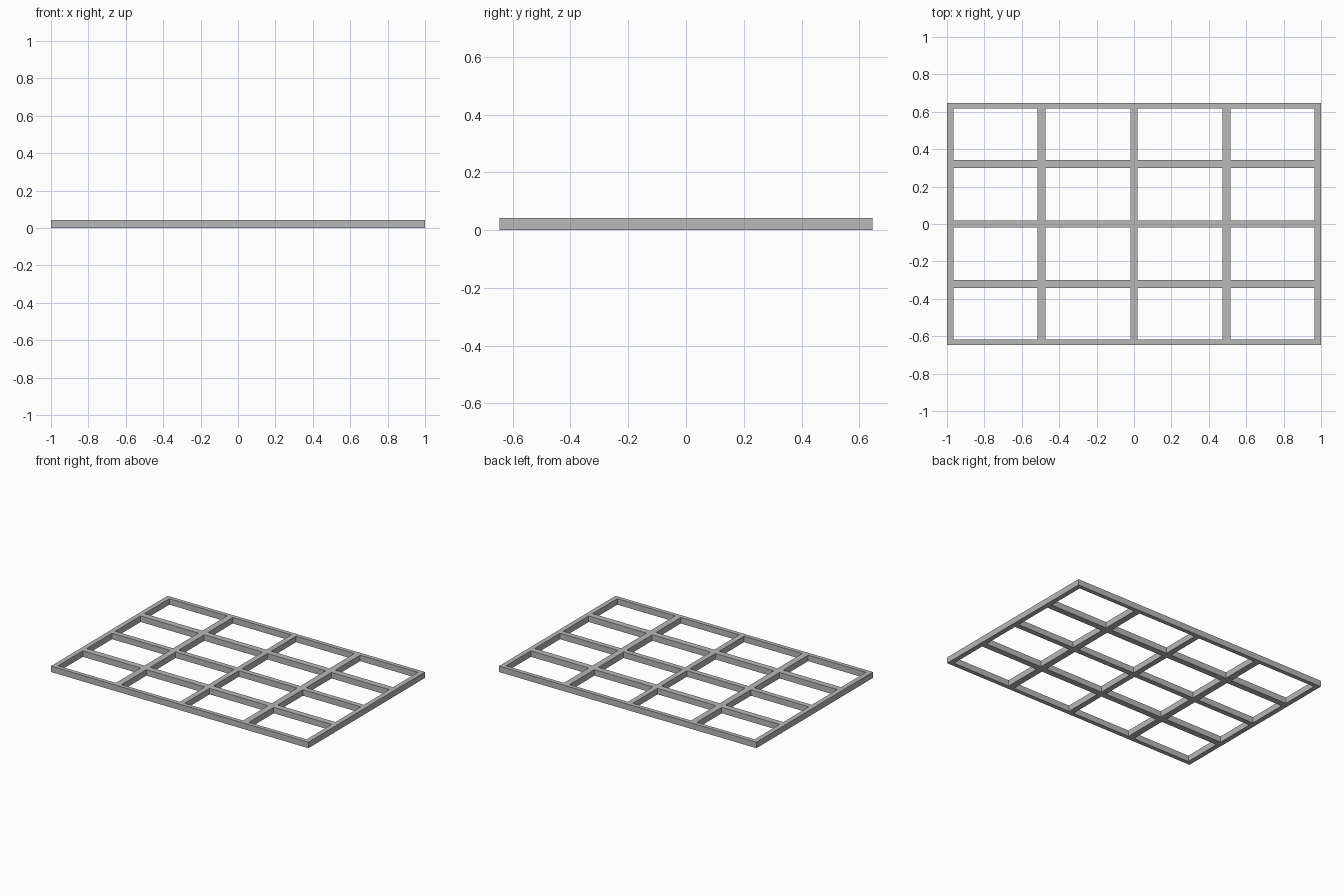
import bpy
import bmesh

cube = bpy.data.objects.get("Cube")
if cube:
    bpy.data.objects.remove(cube, do_unlink=True)

HEIGHT = 0.042

grey = bpy.data.materials.new("plain grey")
grey.use_nodes = True
colour = (0.48, 0.48, 0.48, 1)
grey.diffuse_color = colour
grey.node_tree.nodes["Principled BSDF"].inputs["Base Color"].default_value = colour


def mirrored(half):
    """Bar edges on both sides of the centre line."""
    return [-v for v in reversed(half)] + half


# Edges of the bars: centre bar, intermediate bar, outer frame
xs = mirrored([0.019, 0.472, 0.517, 0.966, 1.0])
ys = mirrored([0.018, 0.299, 0.342, 0.617, 0.646])

# Flat lattice: every second strip is a bar, the gaps between stay open
bm = bmesh.new()
grid = [[bm.verts.new((x, y, 0)) for y in ys] for x in xs]
for i in range(len(xs) - 1):
    for j in range(len(ys) - 1):
        if i % 2 == 0 or j % 2 == 0:
            bm.faces.new((grid[i][j], grid[i + 1][j],
                          grid[i + 1][j + 1], grid[i][j + 1]))

# Raise it into a solid with open windows
raised = bmesh.ops.extrude_face_region(bm, geom=bm.faces[:], use_keep_orig=True)
top = [g for g in raised["geom"] if isinstance(g, bmesh.types.BMVert)]
bmesh.ops.translate(bm, verts=top, vec=(0, 0, HEIGHT))
bmesh.ops.recalc_face_normals(bm, faces=bm.faces[:])

mesh = bpy.data.meshes.new("lattice_frame")
bm.to_mesh(mesh)
bm.free()
mesh.materials.append(grey)
frame = bpy.data.objects.new("lattice_frame", mesh)
bpy.context.collection.objects.link(frame)
